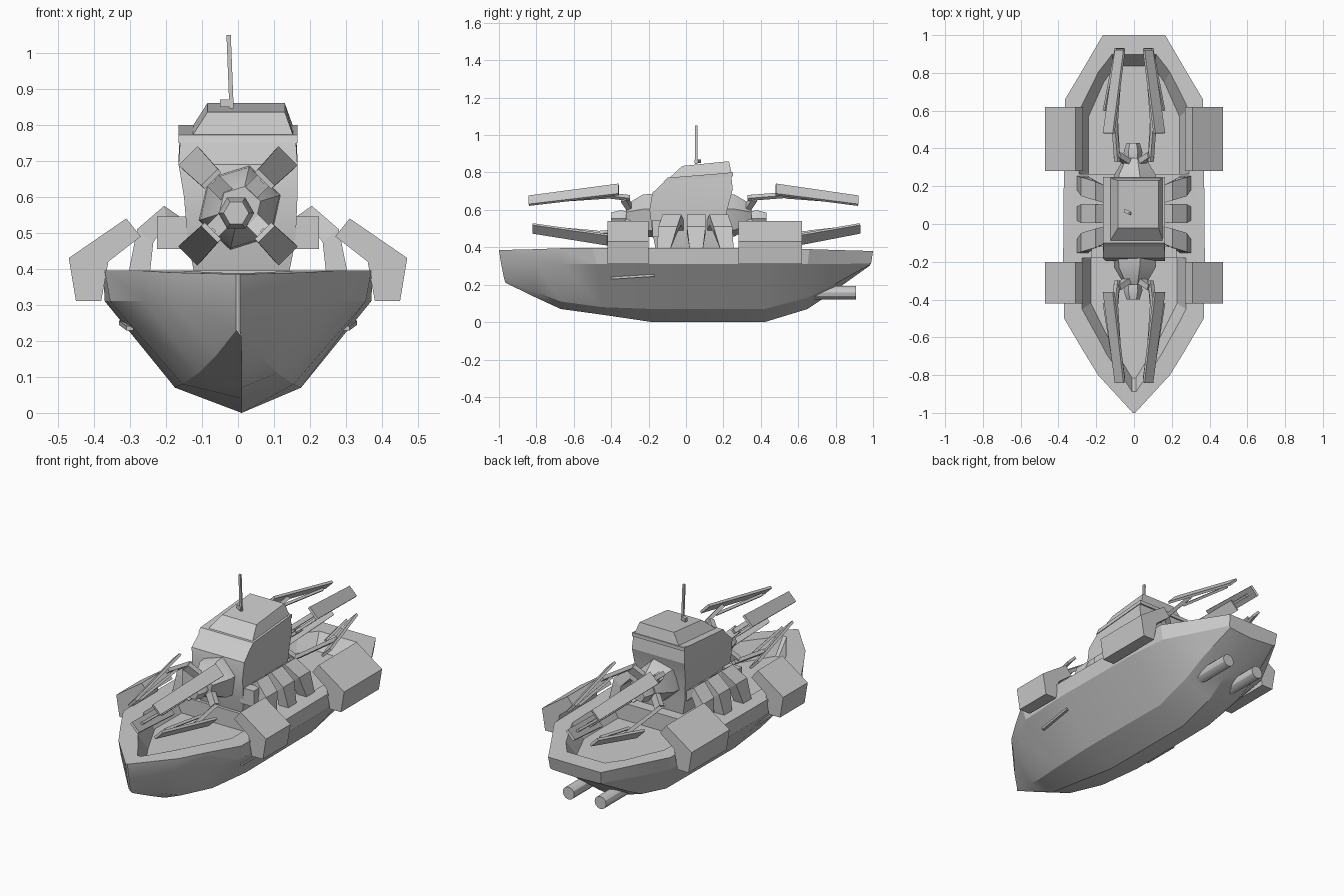
import bpy, bmesh, math
from mathutils import Vector

if "Cube" in bpy.data.objects:
    bpy.data.objects.remove(bpy.data.objects["Cube"])


def loft(name, rings, smooth=None):
    """Skin a list of closed rings and cap both ends."""
    bm = bmesh.new()
    rows = [[bm.verts.new(p) for p in r] for r in rings]
    n = len(rows[0])
    for a, b in zip(rows, rows[1:]):
        for i in range(n):
            j = (i + 1) % n
            bm.faces.new((a[i], a[j], b[j], b[i]))
    bm.faces.new(rows[0])
    bm.faces.new(rows[-1])
    bmesh.ops.recalc_face_normals(bm, faces=bm.faces)
    me = bpy.data.meshes.new(name)
    bm.to_mesh(me)
    bm.free()
    ob = bpy.data.objects.new(name, me)
    bpy.context.collection.objects.link(ob)
    if smooth:
        bpy.ops.object.select_all(action='DESELECT')
        ob.select_set(True)
        bpy.context.view_layer.objects.active = ob
        bpy.ops.object.shade_smooth_by_angle(angle=math.radians(smooth))
    return ob


def beam(name, p0, p1, side, w, t, w1=None):
    """Rectangular bar between two points, wide along 'side'."""
    p0, p1, s = Vector(p0), Vector(p1), Vector(side).normalized()
    n = (p1 - p0).cross(s).normalized() * t / 2
    rings = []
    for p, ww in ((p0, w), (p1, w1 or w)):
        rings.append([p + s * ww / 2 + n, p - s * ww / 2 + n,
                      p - s * ww / 2 - n, p + s * ww / 2 - n])
    return loft(name, rings)


def tube(name, c, stations, sides, turn=0.0):
    """Round body along y; stations are (y, radius)."""
    return loft(name, [[(c[0] + r * math.cos(turn + k * math.tau / sides), y,
                         c[1] + r * math.sin(turn + k * math.tau / sides))
                        for k in range(sides)] for y, r in stations], 30)


# Hull: per station the rail, side, chine (y, x, z) and keel (y, z)
stations = [
    ((-1, .006, .385), (-.99, .006, .32), (-.972, .005, .23), (-.965, .21)),
    ((-.8, .19, .39), (-.8, .175, .31), (-.8, .06, .16), (-.8, .13)),
    ((-.67, .27, .395), (-.67, .26, .31), (-.67, .11, .11), (-.67, .07)),
    ((-.5, .37, .395), (-.48, .355, .31), (-.45, .155, .08), (-.45, .04)),
    ((-.18, .375, .395), (-.18, .37, .31), (-.18, .175, .07), (-.18, 0)),
    ((.42, .37, .395), (.42, .365, .31), (.42, .17, .07), (.42, 0)),
    ((.66, .365, .39), (.65, .345, .31), (.65, .18, .13), (.65, .07)),
    ((.82, .27, .385), (.81, .26, .31), (.79, .18, .2), (.77, .15)),
    ((1, .165, .38), (.99, .16, .315), (.985, .15, .308), (.98, .30)),
]
rings = []
for a, b, c, k in stations:
    half = [(p[1], p[0], p[2]) for p in (a, b, c)]
    rings.append(half + [(.01, k[0], k[1])] + [(-x, y, z) for x, y, z in reversed(half)])
hull = loft("hull", rings, 25)

# Sunken bow and stern decks
front = [(.012, -.92), (.15, -.71), (.285, -.46), (.285, -.18)]
rear = [(.125, .93), (.2, .83), (.3, .62), (.3, .265)]
for nm, outline, yend, ymid in (("bow_well", front, -.18, -.18), ("stern_well", rear, .265, .265)):
    wells = []
    for z, s in ((.30, .80), (.43, 1.03)):
        pts = [(x * s, ymid + (y - ymid) * (.86 if z < .4 else 1.0), z) for x, y in outline]
        wells.append(pts + [(-x, y, zz) for x, y, zz in reversed(pts)])
    cutter = loft(nm + "_cutter", wells)
    cutter.hide_render = True
    cutter.hide_viewport = True
    m = hull.modifiers.new(nm, 'BOOLEAN')
    m.operation = 'DIFFERENCE'
    m.object = cutter
    m.solver = 'EXACT'


# Cabin body and roof from stacked rectangles (z_front, z_back, x0, x1, y0, y1)
def stack(name, levels):
    return loft(name, [[(x0, y0, zf), (x1, y0, zf), (x1, y1, zb), (x0, y1, zb)]
                       for zf, zb, x0, x1, y0, y1 in levels], 20)


stack("cabin", [(.38, .38, -.12, .14, -.16, .2), (.48, .48, -.14, .16, -.18, .21),
                (.60, .60, -.15, .165, -.195, .22), (.69, .71, -.165, .165, -.18, .25),
                (.765, .80, -.16, .16, -.1, .24)])
stack("roof_lip", [(.75, .78, -.165, .165, -.12, .25), (.772, .80, -.165, .165, -.1, .25)])
stack("roof", [(.765, .79, -.13, .155, -.095, .245), (.835, .86, -.085, .13, -.02, .23)])

# Antenna
loft("antenna", [[(cx + dx * .006, .055 + dy * .006, z) for dx, dy in
                  ((-1, -1), (1, -1), (1, 1), (-1, 1))] for cx, z in ((-.018, .845), (-.026, 1.05))])
beam("antenna_foot", (-.05, .07, .86), (-.015, .055, .86), (0, 1, 0), .02, .02)

# Side armour pods, mirrored left and right
pod = [(.31, .54), (.47, .43), (.45, .31), (.38, .31), (.36, .42), (.27, .49)]
for s, side in ((1, "right"), (-1, "left")):
    for nm, y0, y1 in (("front", -.42, -.2), ("rear", .28, .62)):
        loft(f"{nm}_{side}_pod", [[(s * x, y, z) for x, z in pod] for y in (y0, y1)])

    # Bent ribs beside the cabin
    outer = [(.14, .53), (.205, .575), (.28, .51), (.305, .385)]
    inner = [(.14, .47), (.195, .52), (.235, .475), (.245, .385)]
    for i, (y, splay) in enumerate(((-.075, -.045), (.055, 0), (.175, .045))):
        r = []
        for k, (o, n) in enumerate(zip(outer, inner)):
            cy, w = y + splay * (k - 1) / 2, (.045, .05, .05, .035)[k]
            r.append([(s * o[0], cy - w, o[1]), (s * o[0], cy + w, o[1]),
                      (s * n[0], cy + w, n[1]), (s * n[0], cy - w, n[1])])
        loft(f"{side}_rib_{i}", r)
    beam(f"{side}_side_block", (s * .14, -.15, .5), (s * .225, -.15, .5), (0, 0, 1), .09, .06)

    # Exhaust pipe and thin hull strake
    tube(f"{side}_exhaust", (s * .1, .158), [(.6, .036), (.91, .036)], 12)
    beam(f"{side}_strake", (s * .295, -.4, .235), (s * .315, -.17, .25), (s, 0, 0), .03, .012)

# Gun mounts: hub, knob, four elbow arms and four long converging plates
for nm, f, y_hub, y0, y1, ylow0, ylow1 in (("bow", -1, -.17, -.36, -.84, -.42, -.82),
                                           ("stern", 1, .2, .48, .92, .60, .93)):
    cx, cz = .0, .575
    yk = y_hub + f * .15
    tube(f"{nm}_gun_hub", (.005, .57), [(y_hub, .12), (y_hub + f * .06, .115), (yk, .06)], 6, .3)
    tube(f"{nm}_gun_knob", (-.005, .555), [(yk - f * .02, .04), (yk + f * .03, .05),
                                          (yk + f * .08, .035)], 6)
    for i in range(4):
        a = math.radians(45 + 90 * i)
        u = Vector((math.cos(a), 0, math.sin(a)))
        t = Vector((-math.sin(a), 0, math.cos(a)))
        ya, yb = (y0, y1) if i < 2 else (ylow0, ylow1)

        def at(r, y):
            return Vector((cx, y, cz)) + u * r
        ra = .19
        beam(f"{nm}_plate_{i}", at(ra, ya), at(.105, yb), t, .075, .014, .065)
        # Supporting arm and slim barrel beneath each plate
        beam(f"{nm}_arm_lower_{i}", at(.05, yk - f * .02), at(.125, yk + f * .015), t, .045, .03)
        beam(f"{nm}_arm_upper_{i}", at(.125, yk - f * .02), at(.155, ya + f * .12), t, .025, .02)
        beam(f"{nm}_barrel_{i}", at(.135, ya + f * .05), at(.10, yb - f * .06), t, .014, .014)
